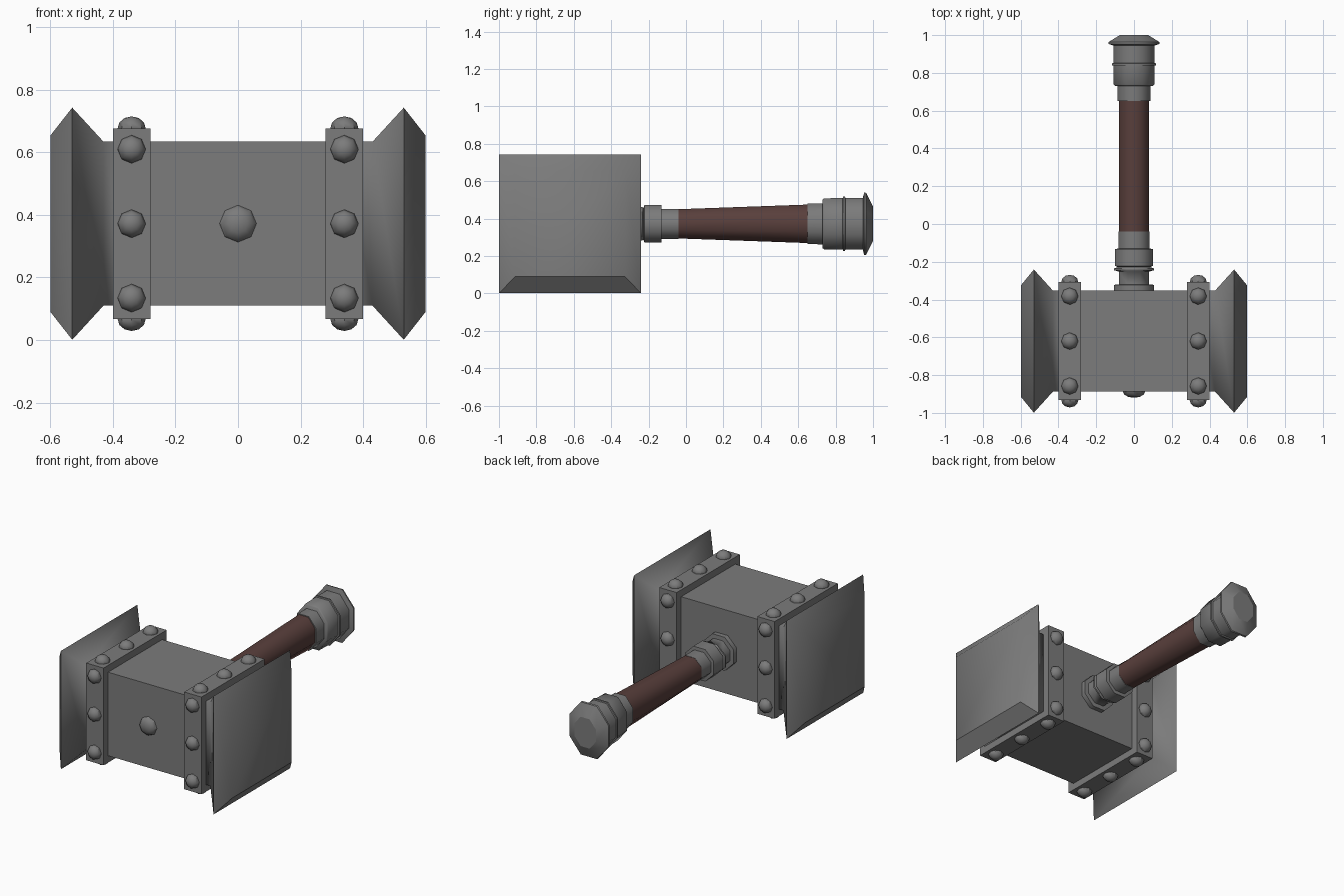
import bpy, bmesh
from math import radians, cos, sin, pi
from mathutils import Matrix, Vector

if "Cube" in bpy.data.objects:
    bpy.data.objects.remove(bpy.data.objects["Cube"])

CY, CZ = -0.62, 0.372          # centre of the head in y and z


def material(name, colour):
    mat = bpy.data.materials.new(name)
    mat.diffuse_color = (*colour, 1)
    mat.use_nodes = True
    mat.node_tree.nodes["Principled BSDF"].inputs["Base Color"].default_value = mat.diffuse_color
    return mat


iron = material("dark_iron", (0.2, 0.2, 0.2))
leather = material("leather", (0.10, 0.05, 0.045))


def finish(name, bm, smooth=None, mat=iron):
    bmesh.ops.recalc_face_normals(bm, faces=bm.faces[:])
    me = bpy.data.meshes.new(name)
    bm.to_mesh(me)
    bm.free()
    ob = bpy.data.objects.new(name, me)
    bpy.context.collection.objects.link(ob)
    me.materials.append(mat)
    if smooth:
        bpy.ops.object.select_all(action='DESELECT')
        ob.select_set(True)
        bpy.context.view_layer.objects.active = ob
        bpy.ops.object.shade_smooth_by_angle(angle=radians(smooth))
    return ob


def loft(name, rings, smooth=None, mat=iron, sharp=None):
    """Skin a list of point rings, cap both ends, crease edges chosen by sharp(a, b)."""
    bm = bmesh.new()
    loops = [[bm.verts.new(p) for p in r] for r in rings]
    n = len(loops[0])
    for a, b in zip(loops, loops[1:]):
        for i in range(n):
            j = (i + 1) % n
            bm.faces.new((a[i], a[j], b[j], b[i]))
    bm.faces.new(loops[0])
    bm.faces.new(loops[-1])
    if sharp:
        for e in bm.edges:
            if sharp(e.verts[0].co, e.verts[1].co):
                e.smooth = False
    return finish(name, bm, smooth, mat)


def square(x, hy, hz):
    return [(x, CY + a * hy, CZ + b * hz) for a, b in ((-1, -1), (1, -1), (1, 1), (-1, 1))]


def octagon(y, rx, rz):
    k = 1 / cos(pi / 8)        # flats face the axes
    return [(rx * k * cos(a), y, CZ + rz * k * sin(a))
            for a in ((i + 0.5) * pi / 4 for i in range(8))]


def turned(name, profile, mat=iron, sharp=None):
    return loft(name, [octagon(*p) for p in profile], 60, mat, sharp)


def add_rivet(bm, pos, normal, r, h):
    rot = Vector((0, 0, 1)).rotation_difference(Vector(normal)).to_matrix().to_4x4()
    m = Matrix.Translation(pos) @ rot @ Matrix.Diagonal((r, r, h, 1))
    bmesh.ops.create_uvsphere(bm, u_segments=8, v_segments=6, radius=1, matrix=m)


# Head: block with a flared striking face at each end, lower bevels creased
half = [(0.34, 0.268, 0.262), (0.43, 0.268, 0.262), (0.53, 0.379, 0.371), (0.599, 0.295, 0.283)]
sections = [(-x, y, z) for x, y, z in reversed(half)] + half
loft("hammer_head", [square(*s) for s in sections], 60,
     sharp=lambda a, b: min(abs(a.x), abs(b.x)) > 0.5 and max(a.z, b.z) < 0.1)

for s, side in ((-1, "left"), (1, "right")):
    # Strap around the head
    loft(side + "_band", [square(s * 0.28, 0.313, 0.305), square(s * 0.40, 0.313, 0.305)])
    # Three rivets on each of the four strap sides
    bm = bmesh.new()
    for t in (-0.238, 0, 0.238):
        for d in (-1, 1):
            add_rivet(bm, (s * 0.34, CY + d * 0.313, CZ + t), (0, d, 0), 0.045, 0.038)
            add_rivet(bm, (s * 0.34, CY + t, CZ + d * 0.305), (0, 0, d), 0.045, 0.038)
    finish(side + "_rivets", bm, 35)

# Large centre stud on the front
bm = bmesh.new()
add_rivet(bm, (0, CY - 0.266, CZ), (0, -1, 0), 0.06, 0.034)
finish("front_stud", bm, 35)

# Handle parts: (y, half width in x, half height in z)
turned("handle_socket", [
    (-0.36, 0.105, 0.105), (-0.322, 0.105, 0.105), (-0.32, 0.08, 0.08),
    (-0.252, 0.08, 0.08), (-0.245, 0.105, 0.09), (-0.235, 0.105, 0.09),
    (-0.228, 0.085, 0.085), (-0.222, 0.1, 0.1), (-0.132, 0.1, 0.1),
    (-0.13, 0.081, 0.08), (-0.04, 0.081, 0.08)])
turned("leather_grip", [(-0.045, 0.08, 0.078), (0.655, 0.08, 0.103)], leather)
turned("grip_ferrule", [(0.65, 0.087, 0.108), (0.735, 0.087, 0.11)])
turned("pommel", [
    (0.73, 0.1, 0.13), (0.738, 0.108, 0.136), (0.838, 0.109, 0.138),
    (0.84, 0.117, 0.145), (0.85, 0.117, 0.145), (0.852, 0.109, 0.138),
    (0.945, 0.109, 0.138), (0.953, 0.135, 0.168), (0.963, 0.135, 0.165),
    (1.0, 0.075, 0.092)],
    sharp=lambda a, b: min(a.y, b.y) > 0.96 and abs(a.y - b.y) < 0.001)
